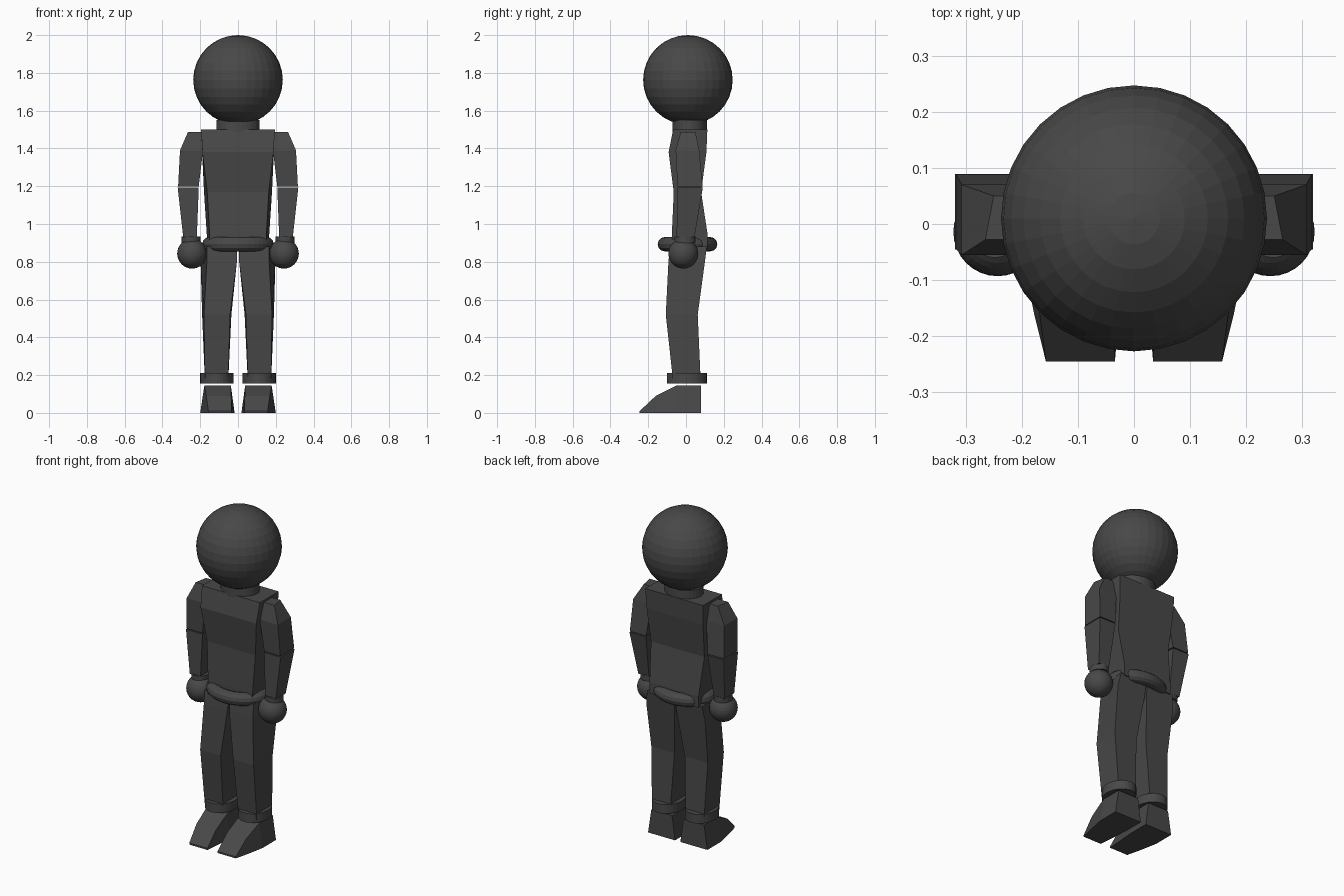
import bpy, bmesh, math
from mathutils import Matrix

if "Cube" in bpy.data.objects:
    bpy.data.objects.remove(bpy.data.objects["Cube"])

dark = bpy.data.materials.new("dark grey")
dark.diffuse_color = (0.065, 0.065, 0.065, 1)
dark.use_nodes = True
dark.node_tree.nodes["Principled BSDF"].inputs["Base Color"].default_value = dark.diffuse_color


def finish(bm, name):
    bmesh.ops.recalc_face_normals(bm, faces=bm.faces[:])
    me = bpy.data.meshes.new(name)
    bm.to_mesh(me)
    bm.free()
    me.materials.append(dark)
    ob = bpy.data.objects.new(name, me)
    bpy.context.collection.objects.link(ob)
    return ob


def skin(name, rings, side=1, cap=True):
    """Join rings of points with quads; side=-1 mirrors across x."""
    bm = bmesh.new()
    vs = [[bm.verts.new((side * x, y, z)) for x, y, z in r] for r in rings]
    n = len(vs[0])
    pairs = list(zip(vs, vs[1:])) + ([] if cap else [(vs[-1], vs[0])])
    for a, b in pairs:
        for i in range(n):
            j = (i + 1) % n
            bm.faces.new((a[i], a[j], b[j], b[i]))
    if cap:
        bm.faces.new(vs[0])
        bm.faces.new(vs[-1])
    return finish(bm, name)


def block(name, sections, side=1):
    """Each section: z, front x range, back x range, front y, back y."""
    skin(name, [[(f0, yf, z), (f1, yf, z), (b1, yb, z), (b0, yb, z)]
                for z, f0, f1, b0, b1, yf, yb in sections], side)


def ball(name, c, r, u, v):
    bm = bmesh.new()
    bmesh.ops.create_uvsphere(bm, u_segments=u, v_segments=v, radius=r,
                              matrix=Matrix.Translation(c))
    return finish(bm, name)


def band(name, cx, cy, z0, z1, rx, ry, side=1):
    ts = [math.tau * i / 32 for i in range(32)]
    skin(name, [[(cx + rx * math.cos(t), cy + ry * math.sin(t), z) for t in ts]
                for z in (z0, z1)], side)


# Head, neck and torso
ball("head", (0, 0.01, 1.763), 0.237, 32, 16)
band("neck", 0, 0.02, 1.485, 1.55, 0.115, 0.092)
block("torso", [(z, -f, f, -b, b, yf, yb) for z, f, b, yf, yb in (
    (0.87, 0.15, 0.165, -0.075, 0.115), (0.94, 0.15, 0.165, -0.075, 0.115),
    (1.17, 0.163, 0.18, -0.065, 0.08), (1.38, 0.188, 0.19, -0.092, 0.108),
    (1.5, 0.195, 0.195, -0.068, 0.113))])

# Rounded oval belt
belt = []
for i in range(40):
    a = math.tau * i / 40
    belt.append([((0.152 + 0.038 * math.cos(b)) * math.cos(a),
                  0.008 + (0.12 + 0.038 * math.cos(b)) * math.sin(a),
                  0.893 + 0.038 * math.sin(b))
                 for b in [math.tau * k / 12 for k in range(12)]])
skin("belt", belt, cap=False)

for label, s in (("right", 1), ("left", -1)):
    # Arms
    block(label + "_upper_arm", [
        (1.198, 0.208, 0.317, 0.208, 0.317, -0.045, 0.088),
        (1.39, 0.185, 0.307, 0.185, 0.307, -0.055, 0.07),
        (1.487, 0.18, 0.265, 0.18, 0.25, -0.028, 0.05)], s)
    block(label + "_forearm", [
        (0.93, 0.218, 0.29, 0.218, 0.29, -0.05, 0.045),
        (1.192, 0.208, 0.319, 0.208, 0.319, -0.045, 0.089)], s)
    band(label + "_wrist_cuff", 0.248, -0.005, 0.9, 0.935, 0.05, 0.055, s)
    ball(label + "_hand", (s * 0.243, -0.014, 0.843), 0.079, 32, 16)
    # Legs
    block(label + "_leg", [
        (0.165, 0.052, 0.175, 0.052, 0.175, -0.068, 0.078),
        (0.52, 0.042, 0.18, 0.035, 0.19, -0.107, 0.062),
        (0.8, 0.006, 0.165, 0.006, 0.198, -0.093, 0.1),
        (0.88, 0.003, 0.165, 0.003, 0.185, -0.085, 0.11)], s)
    band(label + "_ankle_cuff", 0.112, 0.005, 0.155, 0.21, 0.088, 0.105, s)
    # Wedge shoes, lofted from heel to toe
    skin(label + "_shoe", [
        [(b0, y, 0), (b1, y, 0), (t1, yt, z), (t0, yt, z)]
        for y, yt, z, b0, b1, t0, t1 in (
            (0.08, 0.08, 0.145, 0.018, 0.2, 0.038, 0.178),
            (-0.05, -0.05, 0.145, 0.018, 0.2, 0.038, 0.178),
            (-0.16, -0.16, 0.09, 0.027, 0.178, 0.036, 0.168),
            (-0.245, -0.245, 0.01, 0.034, 0.157, 0.034, 0.157))], s)
